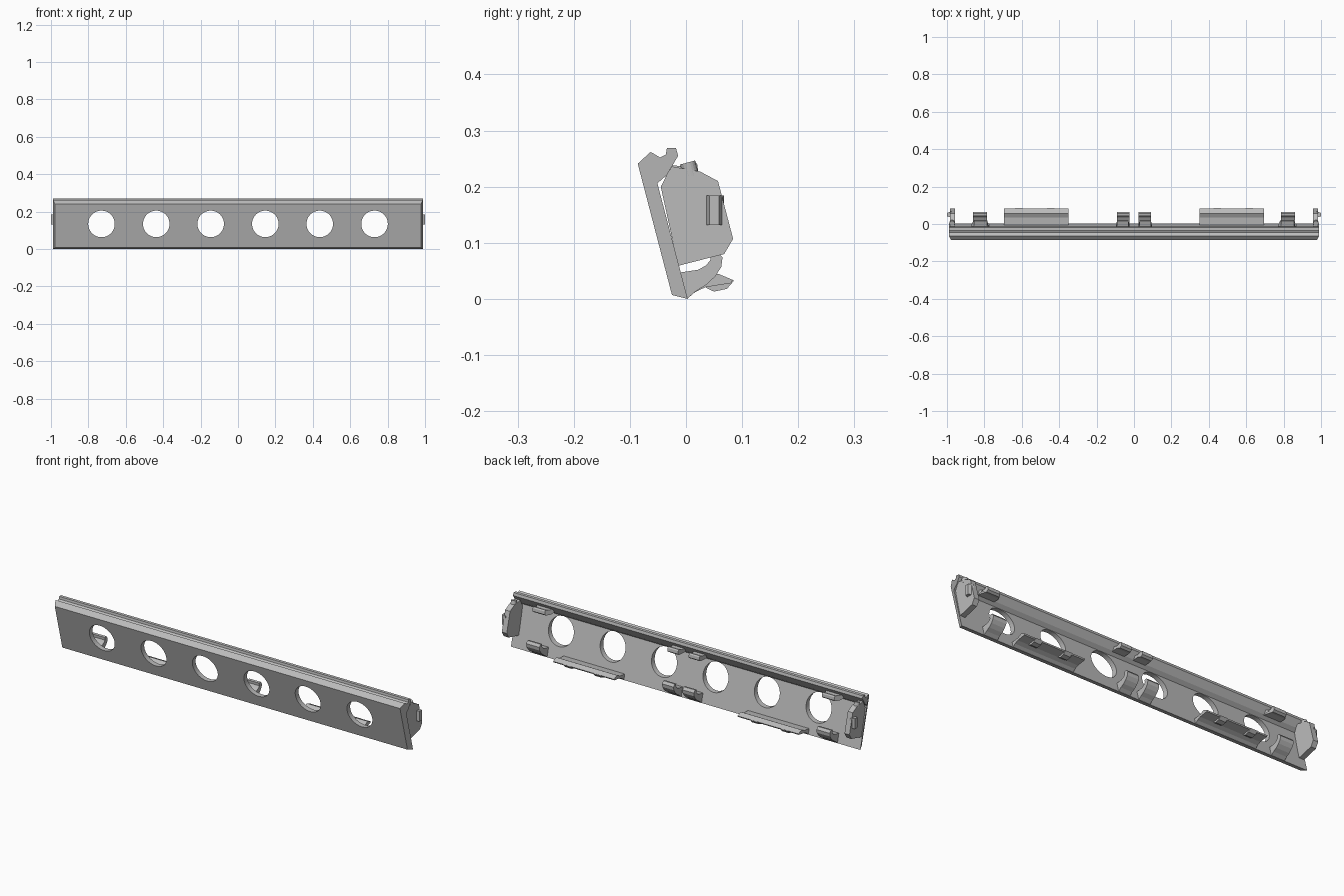
import bpy, bmesh, math
from mathutils import Vector, Matrix

if "Cube" in bpy.data.objects:
    bpy.data.objects.remove(bpy.data.objects["Cube"])

mat = bpy.data.materials.new("plain_grey")
mat.diffuse_color = (0.5, 0.5, 0.5, 1)
mat.use_nodes = True
mat.node_tree.nodes["Principled BSDF"].inputs["Base Color"].default_value = mat.diffuse_color


def finish(bm, name):
    bmesh.ops.recalc_face_normals(bm, faces=bm.faces[:])
    me = bpy.data.meshes.new(name)
    bm.to_mesh(me)
    bm.free()
    me.materials.append(mat)
    ob = bpy.data.objects.new(name, me)
    bpy.context.collection.objects.link(ob)
    return ob


def extrude(name, profile, x0, x1, inset=None):
    """Extrude a (y, z) profile along x; inset(i) narrows chosen points at both ends."""
    bm = bmesh.new()
    ends = []
    for x, s in ((x0, 1), (x1, -1)):
        ends.append([bm.verts.new((x + s * (inset(i) if inset else 0), y, z))
                     for i, (y, z) in enumerate(profile)])
    a, b = ends
    bm.faces.new(a)
    bm.faces.new(b[::-1])
    n = len(a)
    for i in range(n):
        j = (i + 1) % n
        bm.faces.new((a[i], b[i], b[j], a[j]))
    return finish(bm, name)


# leaning front panel with top ridge, ends bevelled towards the front
panel = extrude("front_panel", [
    (-0.025, 0.007), (-0.086, 0.241), (-0.063, 0.262), (-0.046, 0.252), (-0.036, 0.257),
    (-0.034, 0.269), (-0.018, 0.269), (-0.014, 0.255), (-0.034, 0.221), (-0.051, 0.206),
    (0.003, 0.0)], -0.99, 0.99, lambda i: 0.012 if i < 2 else 0)

# six round holes
bm = bmesh.new()
for x in (-0.73, -0.437, -0.146, 0.146, 0.437, 0.73):
    bmesh.ops.create_cone(bm, cap_ends=True, segments=48, radius1=0.071, radius2=0.071, depth=0.4,
                          matrix=Matrix.Translation((x, 0, 0.134)) @ Matrix.Rotation(math.pi / 2, 4, 'X'))
cutter = finish(bm, "hole_cutter")
cutter.hide_render = True
mod = panel.modifiers.new("holes", 'BOOLEAN')
mod.operation = 'DIFFERENCE'
mod.solver = 'EXACT'
mod.object = cutter
bpy.context.view_layer.objects.active = panel
bpy.ops.object.modifier_apply(modifier="holes")
bpy.data.objects.remove(cutter)

END_PLATE = [(-0.045, 0.2), (-0.034, 0.221), (-0.025, 0.236), (0.025, 0.227), (0.057, 0.21),
             (0.084, 0.107), (0.068, 0.08), (-0.014, 0.059)]
SIDE_CATCH = [(0.033, 0.132), (0.033, 0.184), (0.068, 0.184), (0.068, 0.132)]
UPPER_CLIP = [(-0.045, 0.218), (-0.03, 0.238), (-0.01, 0.237), (0.015, 0.246), (0.02, 0.24),
              (0.022, 0.225), (0.012, 0.217), (-0.004, 0.22)]
LOWER_HOOK = [(0.003, 0.001), (0.018, 0.014), (0.036, 0.025), (0.052, 0.04), (0.063, 0.057),
              (0.065, 0.074), (0.055, 0.086), (0.043, 0.084), (0.044, 0.07), (0.036, 0.06),
              (0.022, 0.052), (-0.011, 0.047)]
LEDGE = [(0.003, 0.001), (0.016, 0.012), (0.035, 0.021), (0.08, 0.028), (0.083, 0.034),
         (0.057, 0.045), (0.035, 0.033), (-0.006, 0.028)]
LEDGE_NUB = [(0.035, 0.02), (0.05, 0.013), (0.073, 0.018), (0.086, 0.033), (0.06, 0.036)]

for s, side in ((-1, "left"), (1, "right")):
    def part(name, profile, x0, x1, inset=None):
        lo, hi = sorted((s * x0, s * x1))
        return extrude(f"{side}_{name}", profile, lo, hi, inset)

    # end plate with side catch and small pin
    part("end_plate", END_PLATE, 0.957, 0.985)
    bm = bmesh.new()
    bmesh.ops.create_cone(bm, cap_ends=True, segments=20, radius1=0.014, radius2=0.014, depth=0.025,
                          matrix=Matrix.Translation((0.006, 0, 0)) @ Matrix.Translation((s * 0.972 - 0.006, 0.006, 0.231))
                          @ Matrix.Rotation(math.radians(15), 4, 'X'))
    finish(bm, f"{side}_end_pin")
    catch = part("side_catch", SIDE_CATCH, 0.975, 1.0)
    for v in catch.data.vertices:          # taper the catch outwards
        if abs(v.co.x) > 0.99:
            v.co.y = 0.05 + (v.co.y - 0.05) * 0.5

    # clips and hooks on the back
    part("upper_outer_clip", UPPER_CLIP, 0.77, 0.87, lambda i: 0.015 if 2 <= i < 7 else 0)
    part("upper_inner_clip", UPPER_CLIP, 0.025, 0.095, lambda i: 0.005 if 2 <= i < 7 else 0)
    part("lower_outer_hook", LOWER_HOOK, 0.785, 0.86)
    part("lower_inner_hook", LOWER_HOOK, 0.025, 0.09)

    # bottom ledge with two nubs
    part("bottom_ledge", LEDGE, 0.35, 0.695)
    for k, x in enumerate((0.445, 0.615)):
        part(f"ledge_nub_{k + 1}", LEDGE_NUB, x - 0.02, x + 0.02)
